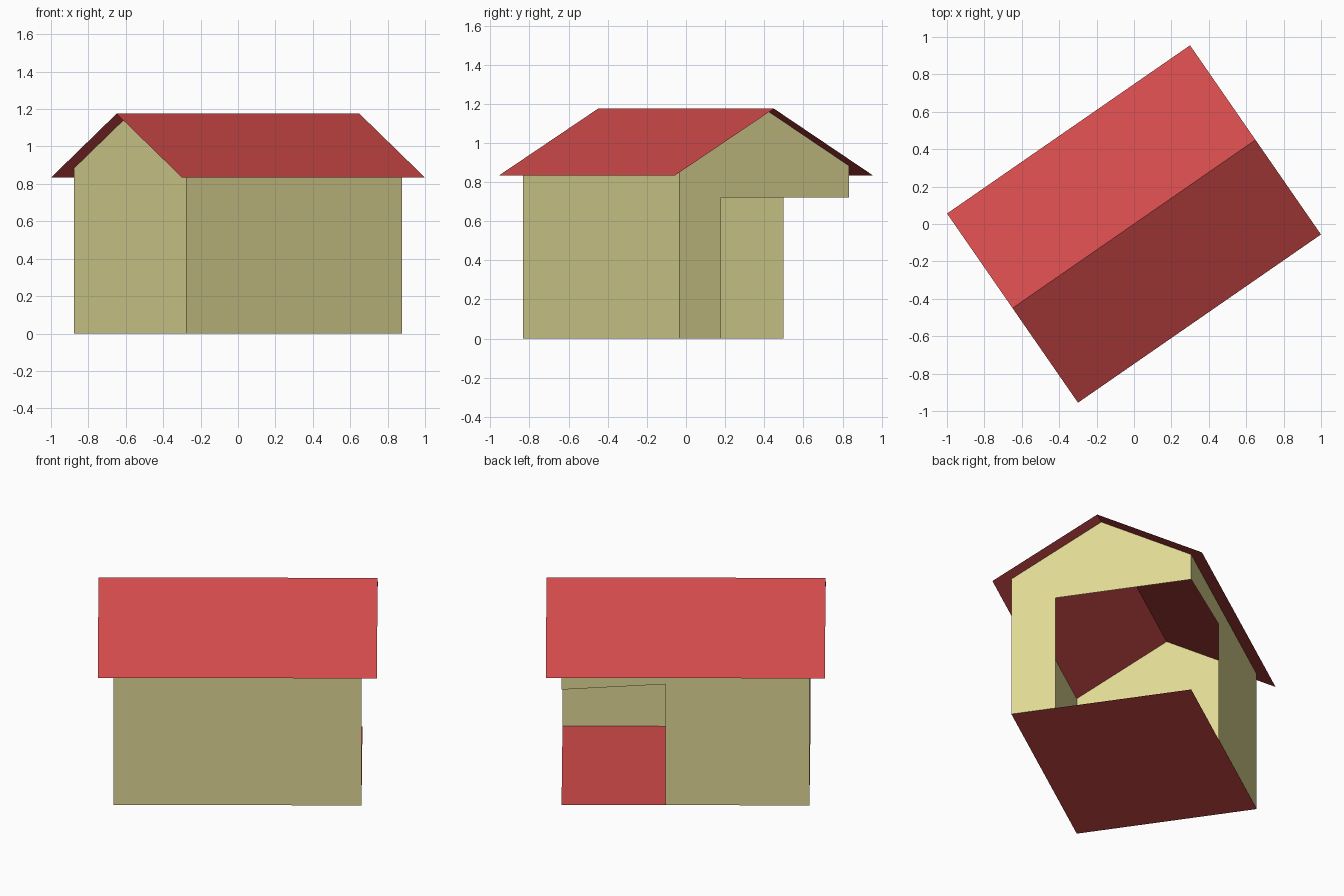
import bpy
import bmesh
import math

cube = bpy.data.objects.get("Cube")
if cube:
    bpy.data.objects.remove(cube, do_unlink=True)

TURN = math.radians(34.7)           # the house stands at an angle
HALF_LEN, HALF_WID = 0.702, 0.528   # wall footprint
ROOF_LEN, ROOF_WID = 0.79, 0.615    # roof footprint with overhang
RIDGE, EAVE = 1.175, 0.834
WALL_TOP = RIDGE - (RIDGE - EAVE) * HALF_WID / ROOF_WID
DOOR_TOP, DOOR_HIGH = 0.72, 0.755   # head of the corner opening
DOOR_END, DOOR_BACK = -0.27, 0.114  # where the opening starts on each wall


def make_material(name, color):
    mat = bpy.data.materials.new(name)
    mat.use_nodes = True
    mat.diffuse_color = color
    mat.node_tree.nodes["Principled BSDF"].inputs["Base Color"].default_value = color
    return mat


red = make_material("roof red", (0.645, 0.069, 0.069, 1))
straw = make_material("wall straw", (0.745, 0.687, 0.296, 1))


def panel(name, material, *outlines):
    """Flat sheets, one face for each outline, turned with the house."""
    bm = bmesh.new()
    for outline in outlines:
        bm.faces.new([bm.verts.new(p) for p in outline])
    bmesh.ops.remove_doubles(bm, verts=bm.verts[:], dist=0.0001)
    mesh = bpy.data.meshes.new(name)
    bm.to_mesh(mesh)
    bm.free()
    mesh.materials.append(material)
    obj = bpy.data.objects.new(name, mesh)
    obj.rotation_euler.z = TURN
    bpy.context.collection.objects.link(obj)
    return obj


def along(y, points):
    return [(x, y, z) for x, z in points]


def across(x, points):
    return [(x, y, z) for y, z in points]


# Floor
L, W = HALF_LEN, HALF_WID
panel("floor", red, [(-L, -W, 0), (L, -W, 0), (L, W, 0), (-L, W, 0)])

# Long walls, the back one open at the corner
panel("front_wall", straw,
      along(-W, [(-L, 0), (L, 0), (L, WALL_TOP), (-L, WALL_TOP)]))
panel("back_wall", straw,
      along(W, [(-L, 0), (-L, WALL_TOP), (L, WALL_TOP), (L, DOOR_TOP),
                (DOOR_BACK, DOOR_HIGH), (DOOR_BACK, 0)]))

# Gable walls, the left one open at the same corner
gable = [(W, WALL_TOP), (0, RIDGE), (-W, WALL_TOP), (-W, 0)]
panel("right_gable_wall", straw, across(-L, gable + [(W, 0)]))
panel("left_gable_wall", straw,
      across(L, gable + [(DOOR_END, 0), (DOOR_END, DOOR_TOP), (W, DOOR_TOP)]))

# Pitched roof of two thin slopes
R, E = ROOF_LEN, ROOF_WID
panel("roof", red,
      [(-R, -E, EAVE), (R, -E, EAVE), (R, 0, RIDGE), (-R, 0, RIDGE)],
      [(R, E, EAVE), (-R, E, EAVE), (-R, 0, RIDGE), (R, 0, RIDGE)])
